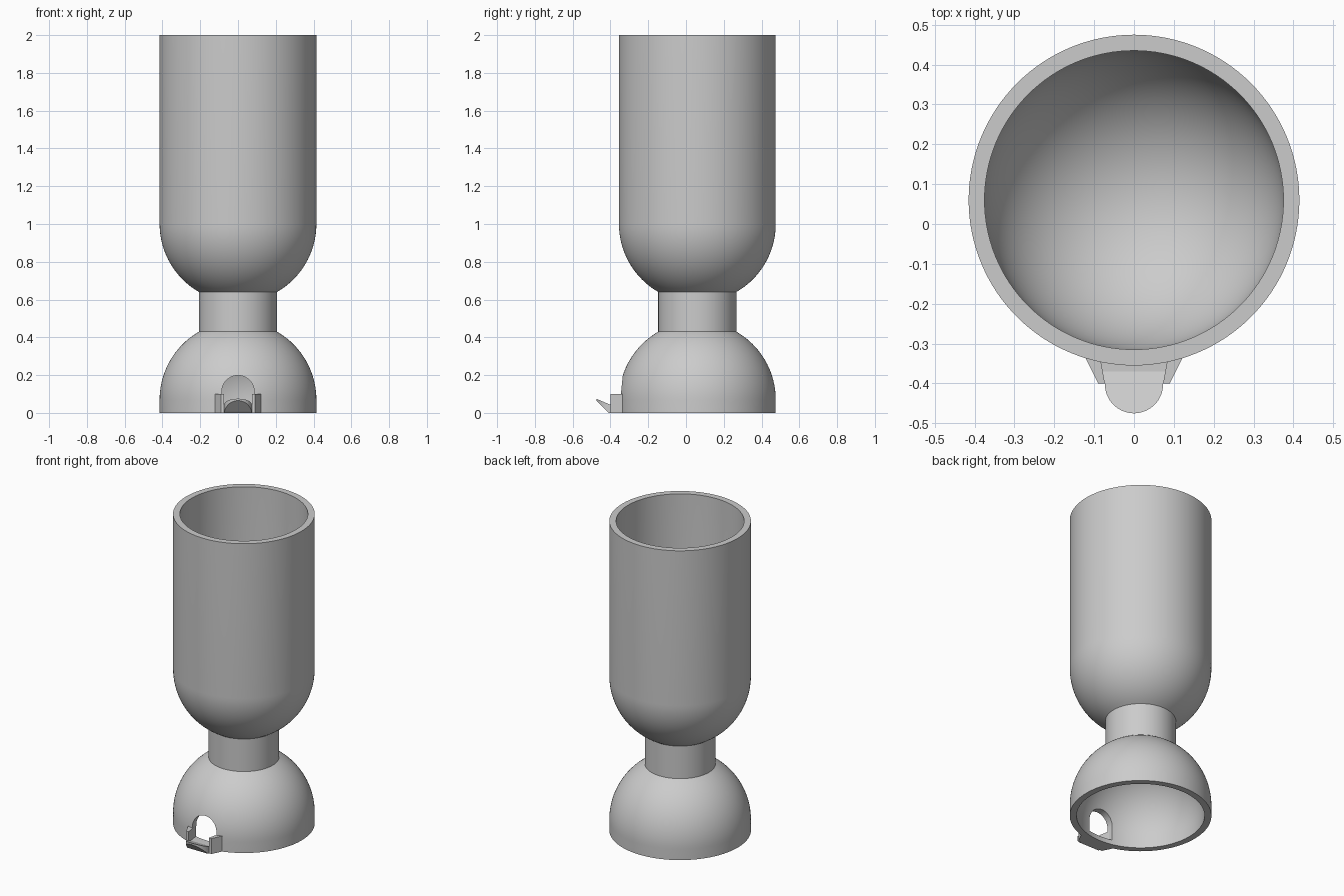
import bpy, bmesh
from math import sin, cos, pi, sqrt, asin, radians

cube = bpy.data.objects.get("Cube")
if cube:
    bpy.data.objects.remove(cube, do_unlink=True)

AXIS_Y = 0.06            # axis of the round body
R_OUT, R_IN, R_NECK = 0.415, 0.375, 0.207
Z_DOME, Z_BOWL, Z_TOP = 0.07, 1.0, 2.0

grey = bpy.data.materials.new("plain grey")
grey.use_nodes = True
grey.diffuse_color = (0.6, 0.6, 0.6, 1)
grey.node_tree.nodes["Principled BSDF"].inputs["Base Color"].default_value = grey.diffuse_color


def finish(name, bm):
    bmesh.ops.recalc_face_normals(bm, faces=bm.faces)
    mesh = bpy.data.meshes.new(name)
    bm.to_mesh(mesh)
    bm.free()
    mesh.materials.append(grey)
    obj = bpy.data.objects.new(name, mesh)
    bpy.context.collection.objects.link(obj)
    return obj


def loft(name, sections):
    """Solid through equal-length rings of points, capped at both ends."""
    bm = bmesh.new()
    rings = [[bm.verts.new(p) for p in s] for s in sections]
    for a, b in zip(rings, rings[1:]):
        for i in range(len(a)):
            j = (i + 1) % len(a)
            bm.faces.new((a[i], a[j], b[j], b[i]))
    bm.faces.new(rings[0])
    bm.faces.new(rings[-1])
    return finish(name, bm)


def arc(radius, z, start, end, steps=20):
    """Profile points (r, z); angle 0 is level, 90 degrees straight up."""
    angles = [start + (end - start) * i / steps for i in range(steps + 1)]
    return [(radius * cos(a), z + radius * sin(a)) for a in angles]


def lathe(name, profile, segments=128):
    bm = bmesh.new()
    verts = [bm.verts.new((max(r, 0), AXIS_Y, z)) for r, z in profile]
    edges = [bm.edges.new(pair) for pair in zip(verts, verts[1:])]
    bmesh.ops.spin(bm, geom=verts + edges, cent=(0, AXIS_Y, 0), axis=(0, 0, 1),
                   angle=2 * pi, steps=segments, use_duplicate=False)
    bmesh.ops.remove_doubles(bm, verts=bm.verts, dist=0.0001)
    return finish(name, bm)


# Body: open cup, solid neck and hollow dome in one turned profile
neck_angle = pi / 2 - asin(R_NECK / R_OUT)
profile = (arc(R_IN, Z_BOWL, -pi / 2, 0)
           + [(R_IN, Z_TOP), (R_OUT, Z_TOP)]
           + arc(R_OUT, Z_BOWL, 0, -neck_angle)
           + arc(R_OUT, Z_DOME, neck_angle, 0)
           + [(R_OUT, 0), (R_IN, 0)]
           + arc(R_IN, Z_DOME, 0, pi / 2))
body = lathe("feeder_body", profile)

# Arched doorway through the front of the dome
door_w, door_z, sill = 0.086, 0.112, 0.03
outline = [(door_w, sill)] + arc(door_w, door_z, 0, pi, 32) + [(-door_w, sill)]
cutter = loft("doorway_cutter", [[(x, y, z) for x, z in outline] for y in (-0.6, -0.1)])
cutter.hide_render = True
cut = body.modifiers.new("doorway", "BOOLEAN")
cut.object = cutter
cut.solver = "EXACT"
bpy.context.view_layer.objects.active = body
body.select_set(True)
bpy.ops.object.modifier_apply(modifier=cut.name)
bpy.data.objects.remove(cutter, do_unlink=True)
bpy.ops.object.shade_smooth_by_angle(angle=radians(25))

# Tray: flat sill, then a rounded lip that rises outward
lip_y, lip_r, tip_y = -0.402, 0.073, -0.475
rows = [(-0.325, 0.088), (-0.37, 0.084), (lip_y, lip_r)]
for i in range(1, 17):
    a = pi / 2 * i / 16
    rows.append((lip_y - lip_r * sin(a), max(lip_r * cos(a), 0.003)))
sections = []
for y, w in rows:
    top = max(sill, 0.075 + (tip_y - y) * 0.43)
    bottom = max(0, 0.065 - (y - tip_y))
    sections.append([(-w, y, bottom), (w, y, bottom), (w, y, top), (-w, y, top)])
loft("tray_lip", sections)

# Slanted cheek on each side of the tray
for side, name in ((1, "left_cheek"), (-1, "right_cheek")):
    plan = [(0.086, -0.33), (0.125, -0.33), (0.09, -0.40), (0.073, -0.40)]
    loft(name, [[(side * x, y, z) for x, y in plan] for z in (0, 0.1)])
